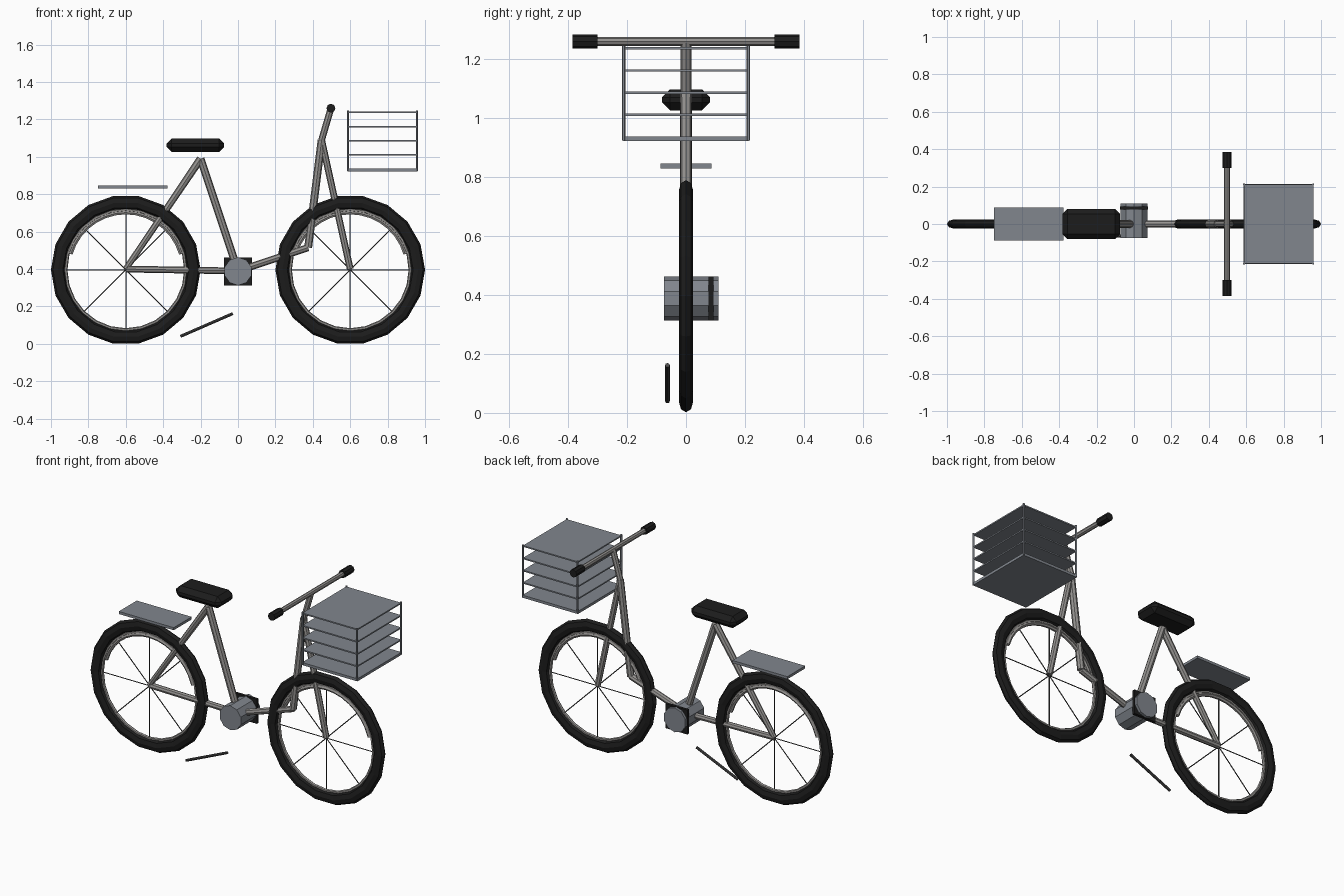
import bpy, math
from mathutils import Vector

if "Cube" in bpy.data.objects:
    bpy.data.objects.remove(bpy.data.objects["Cube"])


def material(name, rgb):
    m = bpy.data.materials.new(name)
    m.diffuse_color = (*rgb, 1)
    m.use_nodes = True
    m.node_tree.nodes["Principled BSDF"].inputs["Base Color"].default_value = m.diffuse_color
    return m


BLACK = material("rubber", (0.012, 0.012, 0.012))
METAL = material("frame_metal", (0.30, 0.29, 0.28))
STEEL = material("steel", (0.22, 0.24, 0.27))
DARK = material("dark_steel", (0.07, 0.07, 0.07))


def finish(name, mat):
    ob = bpy.context.object
    ob.name = name
    ob.data.materials.clear()
    ob.data.materials.append(mat)
    return ob


def tube(name, a, b, r, mat, sides=8, r2=None):
    a, b = Vector(a), Vector(b)
    d = b - a
    bpy.ops.mesh.primitive_cone_add(vertices=sides, radius1=r, radius2=r2 or r,
                                    depth=d.length, location=(a + b) / 2,
                                    rotation=d.to_track_quat('Z', 'Y').to_euler())
    return finish(name, mat)


def box(name, lo, hi, mat, bevel=0):
    lo, hi = Vector(lo), Vector(hi)
    bpy.ops.mesh.primitive_cube_add(size=1, location=(lo + hi) / 2)
    ob = finish(name, mat)
    ob.scale = hi - lo
    bpy.ops.object.transform_apply(location=False, rotation=False, scale=True)
    if bevel:
        mod = ob.modifiers.new("bevel", 'BEVEL')
        mod.width, mod.segments = bevel, 1
    return ob


def ring(name, centre, major, minor, mat, segs, sides, flat=1):
    bpy.ops.mesh.primitive_torus_add(major_radius=major, minor_radius=minor,
                                     major_segments=segs, minor_segments=sides,
                                     location=centre, rotation=(math.pi / 2, 0, 0))
    ob = finish(name, mat)
    ob.scale.z = flat


def fender(name, centre, radius, thick):
    cu = bpy.data.curves.new(name, 'CURVE')
    cu.dimensions = '3D'
    cu.bevel_depth, cu.bevel_resolution, cu.use_fill_caps = thick, 1, True
    sp = cu.splines.new('POLY')
    n = 15
    sp.points.add(n - 1)
    for i, p in enumerate(sp.points):
        t = math.radians(16 + 148 * i / (n - 1))
        p.co = (radius * math.cos(t), 0, radius * math.sin(t), 1)
    sp.use_smooth = False
    ob = bpy.data.objects.new(name, cu)
    ob.location = centre
    bpy.context.collection.objects.link(ob)
    cu.materials.append(METAL)


# wheels: tyre, rim, mudguard arc and spokes
HUB = 0.396
for label, x in (("rear", -0.6), ("front", 0.6)):
    c = Vector((x, 0, HUB))
    ring(label + "_tyre", c, 0.363, 0.037, BLACK, 18, 8, 0.66)
    ring(label + "_rim", c, 0.321, 0.009, METAL, 24, 6)
    fender(label + "_mudguard", c, 0.306, 0.011)
    for i in range(4):
        t = i * math.pi / 4
        d = Vector((math.cos(t), 0, math.sin(t))) * 0.335
        tube(f"{label}_spoke_{i}", c - d, c + d, 0.003, DARK, 6)

# frame tubes
rear, front = (-0.6, 0, HUB + 0.004), (0.6, 0, HUB + 0.004)
seat_top, crank = (-0.2, 0, 0.99), (0, 0, 0.39)
head_low, head_top, bar = (0.375, 0, 0.515), (0.447, 0, 1.09), (0.497, 0, 1.26)
tube("seat_stay", rear, seat_top, 0.016, METAL, r2=0.021)
tube("chain_stay", rear, crank, 0.018, METAL)
tube("seat_tube", crank, seat_top, 0.021, METAL)
tube("down_tube", crank, head_low, 0.019, METAL)
tube("head_tube", head_low, head_top, 0.021, METAL)
tube("fork", front, head_top, 0.018, METAL)
tube("stem", head_top, bar, 0.018, METAL)

# handlebar and grips
tube("handlebar", (0.497, -0.37, 1.26), (0.497, 0.37, 1.26), 0.015, METAL)
for label, s in (("right", -1), ("left", 1)):
    tube(label + "_grip", (0.497, s * 0.3, 1.26), (0.497, s * 0.386, 1.26), 0.024, BLACK)

# saddle and rear rack
box("saddle", (-0.382, -0.081, 1.026), (-0.074, 0.081, 1.098), BLACK, 0.027)
box("rear_rack", (-0.749, -0.087, 0.83), (-0.376, 0.087, 0.846), STEEL)

# crank drum (a corner pointing up) with the dark square plate
drum = tube("crank_drum", (0, -0.075, 0.388), (0, 0.11, 0.388), 0.075, STEEL, 10)
drum.rotation_euler = (math.pi / 2, 0, 0)
box("crank_plate", (-0.075, 0.077, 0.313), (0.075, 0.094, 0.463), BLACK)

# kickstand
tube("kickstand", (-0.308, -0.063, 0.04), (-0.028, -0.063, 0.162), 0.008, DARK)

# front basket: stacked shelves and corner posts
for i, z in enumerate((1.012, 1.087, 1.162, 1.238)):
    box(f"basket_shelf_{i}", (0.587, -0.212, z - 0.004), (0.959, 0.212, z + 0.004), STEEL)
box("basket_floor", (0.585, -0.214, 0.922), (0.961, 0.214, 0.938), STEEL)
for x in (0.588, 0.958):
    for y in (-0.212, 0.212):
        tube("basket_post", (x, y, 0.924), (x, y, 1.247), 0.006, STEEL, 6)
